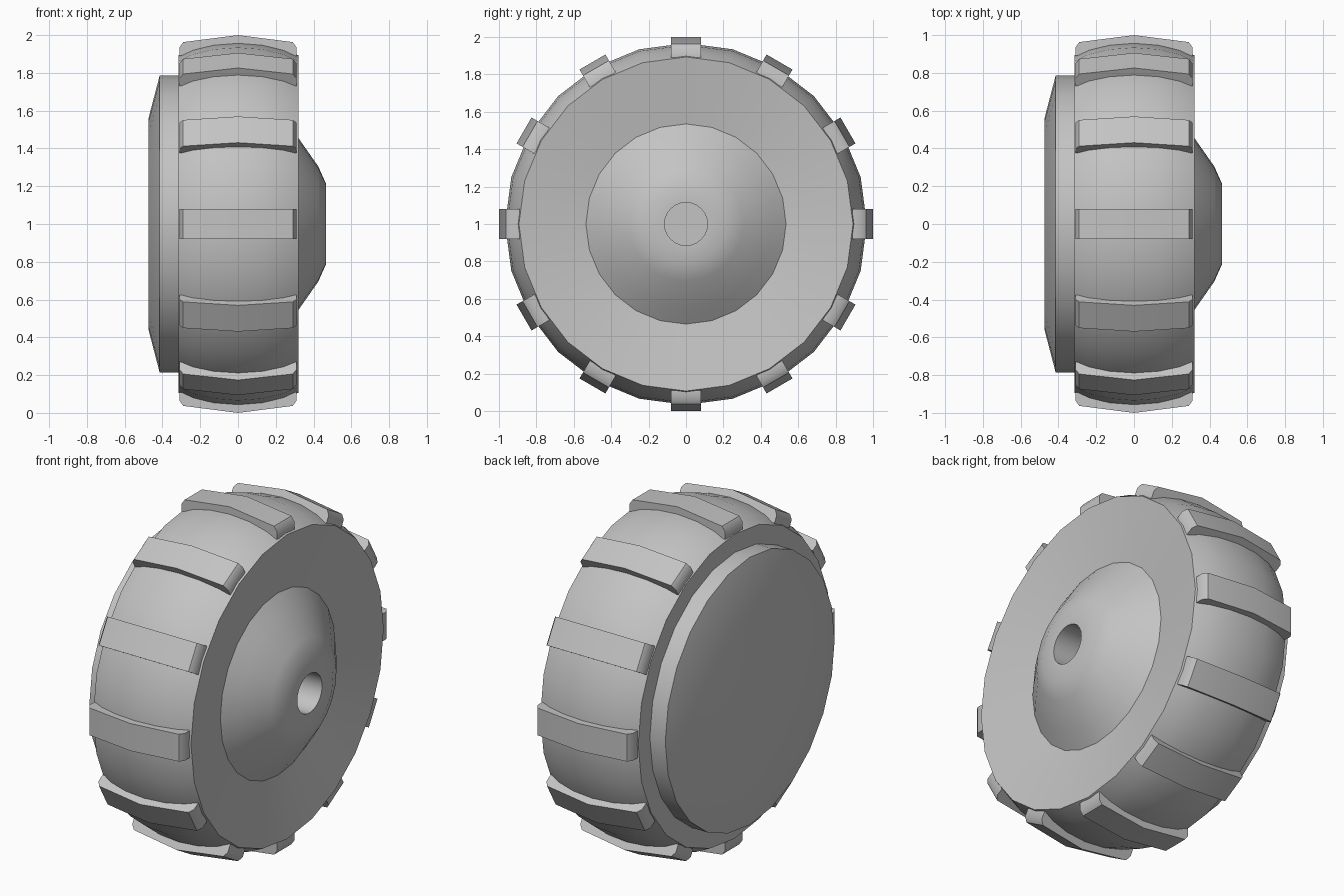
import bpy, bmesh, math
from mathutils import Matrix

SEGMENTS = 24
TREADS = 12

cube = bpy.data.objects.get("Cube")
if cube:
    bpy.data.objects.remove(cube, do_unlink=True)

grey = bpy.data.materials.new("plain grey")
grey.use_nodes = True
colour = (0.55, 0.55, 0.55, 1)
grey.diffuse_color = colour
grey.node_tree.nodes["Principled BSDF"].inputs["Base Color"].default_value = colour


def finish(name, bm, angle):
    bmesh.ops.remove_doubles(bm, verts=bm.verts, dist=1e-5)
    bmesh.ops.recalc_face_normals(bm, faces=bm.faces)
    mesh = bpy.data.meshes.new(name)
    bm.to_mesh(mesh)
    bm.free()
    mesh.materials.append(grey)
    obj = bpy.data.objects.new(name, mesh)
    obj.location.z = 1
    bpy.context.collection.objects.link(obj)
    bpy.ops.object.select_all(action='DESELECT')
    obj.select_set(True)
    bpy.context.view_layer.objects.active = obj
    bpy.ops.object.shade_smooth_by_angle(angle=math.radians(angle))
    return obj


def lathe(name, profile, angle=32):
    """Spin (x, radius) points around the axle, which runs along x."""
    bm = bmesh.new()
    verts = [bm.verts.new((x, 0, r)) for x, r in profile]
    edges = [bm.edges.new(pair) for pair in zip(verts, verts[1:])]
    bmesh.ops.spin(bm, geom=verts + edges, cent=(0, 0, 0), axis=(1, 0, 0),
                   angle=math.tau, steps=SEGMENTS, use_merge=True)
    return finish(name, bm, angle)


# Tyre: crowned tread, flat inner wall, dished outer wall
lathe("tyre", [(-0.315, 0.5), (-0.315, 0.893), (-0.24, 0.93), (-0.13, 0.957),
               (0, 0.967), (0.13, 0.957), (0.24, 0.93), (0.32, 0.893), (0.26, 0.535)])

# Hub: rounded cone with a blind axle hole
lathe("hub", [(0.26, 0.535), (0.32, 0.455), (0.425, 0.305), (0.465, 0.215),
              (0.465, 0.115), (0.2, 0.115), (0.2, 0)], 40)

# Inner disc: short drum with a shallow tapered cap
lathe("inner_disc", [(-0.3, 0.785), (-0.415, 0.785), (-0.475, 0.555), (-0.475, 0)])

# Tread blocks: one arched bar repeated around the tyre
half = [(0.31, 0.89), (0.31, 0.935), (0.29, 0.963)]
outline = half + [(0, 1.0)] + [(-x, r) for x, r in reversed(half)] + [(0, 0.93)]
bm = bmesh.new()
for i in range(TREADS):
    turn = Matrix.Rotation(math.tau * i / TREADS, 3, 'X')
    base = bm.faces.new([bm.verts.new(turn @ Matrix.Identity(3) @ v)
                         for v in (Matrix.Translation((x, -0.08, r)).translation
                                   for x, r in outline)])
    side = bmesh.ops.extrude_face_region(bm, geom=[base])["geom"]
    moved = [g for g in side if isinstance(g, bmesh.types.BMVert)]
    bmesh.ops.translate(bm, verts=moved, vec=turn.col[1] * 0.16)
finish("tread_blocks", bm, 40)
